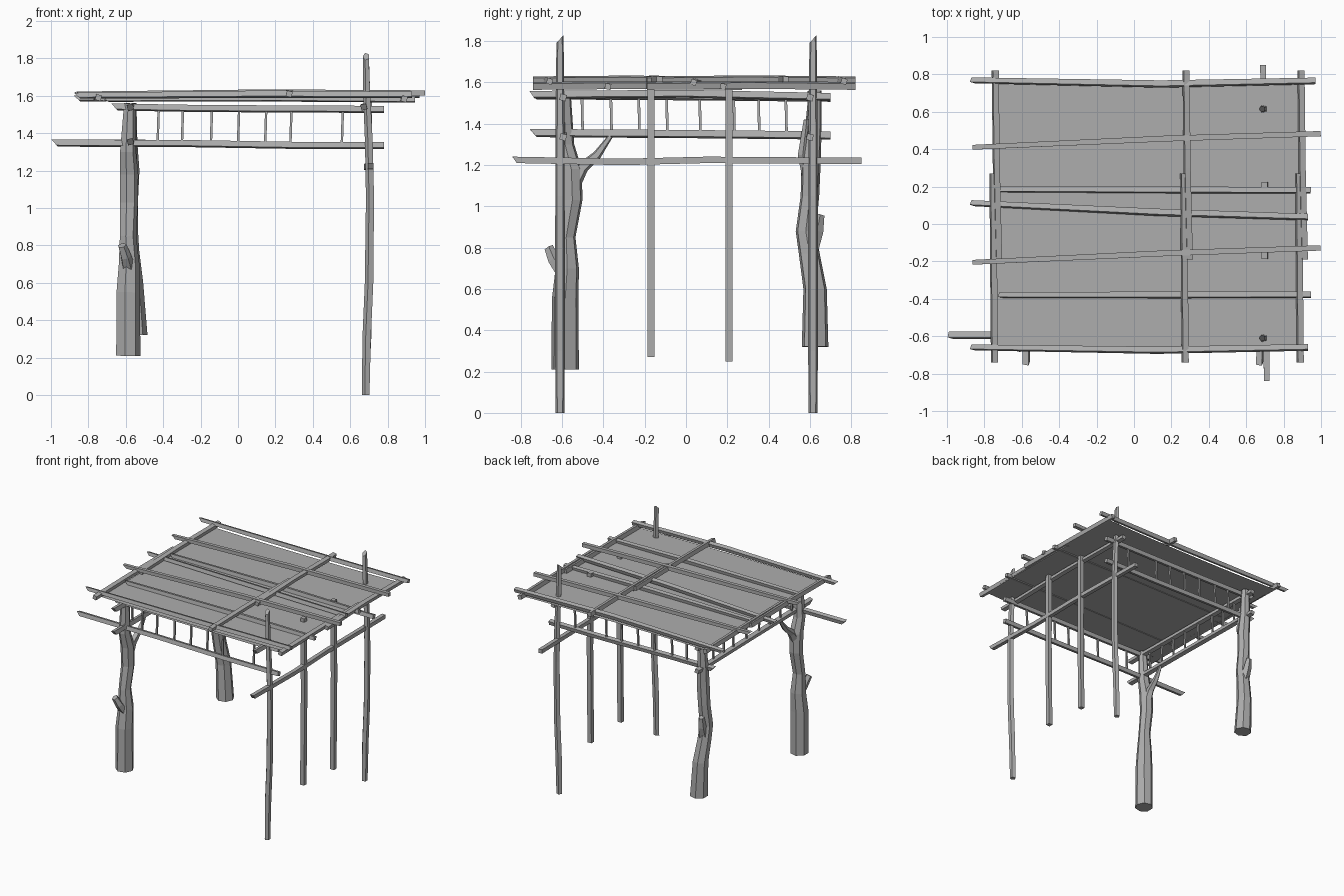
import bpy, bmesh, math
from mathutils import Vector

cube = bpy.data.objects.get("Cube")
if cube:
    bpy.data.objects.remove(cube)

wood = bpy.data.materials.new("grey wood")
wood.use_nodes = True
GREY = (0.42, 0.42, 0.42, 1)
wood.diffuse_color = GREY
wood.node_tree.nodes["Principled BSDF"].inputs["Base Color"].default_value = GREY


def finish(name, bm):
    bmesh.ops.recalc_face_normals(bm, faces=bm.faces)
    mesh = bpy.data.meshes.new(name)
    bm.to_mesh(mesh)
    bm.free()
    mesh.materials.append(wood)
    obj = bpy.data.objects.new(name, mesh)
    bpy.context.collection.objects.link(obj)
    return obj


def limb(name, path, radii, sides=4, roll=0.0, slant=0.0):
    """Faceted tube along a path; slant cuts the first end at an angle."""
    pts = [Vector(p) for p in path]
    if not isinstance(radii, (list, tuple)):
        radii = [radii] * len(pts)
    axis = (pts[-1] - pts[0]).normalized()
    up = Vector((0, 0, 1)) if abs(axis.z) < 0.8 else Vector((0, 1, 0))
    side = axis.cross(up).normalized()
    up = side.cross(axis)
    bm = bmesh.new()
    rings = []
    for i, (p, r) in enumerate(zip(pts, radii)):
        ring = []
        for k in range(sides):
            a = math.tau * (k + 0.5) / sides + roll
            off = (side * math.cos(a) + up * math.sin(a)) * r
            if i == 0:
                off += axis * slant * (0.5 - 0.5 * math.sin(a))
            ring.append(bm.verts.new(p + off))
        rings.append(ring)
    for low, high in zip(rings, rings[1:]):
        for k in range(sides):
            n = (k + 1) % sides
            bm.faces.new((low[k], low[n], high[n], high[k]))
    bm.faces.new(rings[0])
    bm.faces.new(rings[-1])
    return finish(name, bm)


# Tree trunks, each with a broken stub and a forked branch
limb("front_trunk", [(-.59, -.585, .21), (-.59, -.585, .55), (-.585, -.575, .7),
                     (-.59, -.58, .85), (-.585, -.55, 1.03), (-.585, -.555, 1.18),
                     (-.59, -.585, 1.3), (-.58, -.59, 1.56)],
     [.068, .066, .058, .046, .05, .052, .045, .032], sides=7)
limb("front_trunk_stub", [(-.58, -.58, .66), (-.6, -.64, .74), (-.62, -.665, .8)],
     [.04, .03, .024], sides=5)
limb("front_trunk_branch", [(-.585, -.55, 1.1), (-.58, -.5, 1.19), (-.575, -.43, 1.25),
                            (-.57, -.365, 1.34)], [.04, .03, .022, .012], sides=5)
limb("back_trunk", [(-.55, .625, .32), (-.565, .625, .6), (-.58, .597, .77),
                    (-.585, .58, .88), (-.58, .6, 1.05), (-.575, .605, 1.2),
                    (-.58, .615, 1.35), (-.575, .625, 1.56)],
     [.066, .058, .052, .05, .046, .048, .042, .032], sides=7)
limb("back_trunk_stub", [(-.58, .6, .78), (-.585, .635, .88), (-.59, .65, .96)],
     [.04, .032, .022], sides=5)
limb("back_trunk_branch", [(-.58, .6, 1.12), (-.565, .565, 1.25), (-.56, .585, 1.42)],
     [.035, .025, .016], sides=5)

# Tall corner poles with pointed tops
for label, y in (("front", -.61), ("back", .615)):
    limb(label + "_pole", [(.685, y, 1.83), (.69, y, 1.6), (.702, y, 1.35),
                           (.708, y, 1.05), (.703, y, .6), (.69, y, .3), (.685, y, 0)],
         [.018, .021, .023, .024, .025, .025, .022], sides=5, slant=.04)

# Hanging middle poles and the low cross bar
for y, z in ((-.17, .27), (.207, .25)):
    limb("middle_pole", [(.698, y, 1.6), (.702, y, 1), (.695, y, z)], .024)
limb("low_cross_bar", [(.71, -.845, 1.225), (.705, -.3, 1.215), (.7, .1, 1.225),
                       (.69, .85, 1.22)], .022, slant=.03)
limb("high_cross_bar", [(.672, -.76, 1.54), (.68, 0, 1.545), (.685, .7, 1.53)],
     .022, roll=.25, slant=.03)

# Ladder railings on the front, back and right sides
FRONT_RUNGS = (-.43, -.3, -.145, 0, .145, .28, .555)
SIDE_RUNGS = (-.5, -.36, -.225, -.09, .07, .235, .355, .487)
for label, y, start in (("front", -.595, -1.0), ("back", .6, -.68)):
    limb(label + "_lower_rail", [(start, y, 1.347), (-.3, y, 1.345), (.3, y, 1.335),
                                 (.78, y, 1.335)], .022, roll=.25, slant=.04)
    limb(label + "_upper_rail", [(-.68, y, 1.54), (-.2, y, 1.532), (.78, y, 1.527)],
         .022, roll=.25, slant=.04)
    for x in FRONT_RUNGS:
        limb(label + "_rung", [(x, y, 1.34), (x + .006, y, 1.53)], .009)
for label, z in (("lower", 1.355), ("upper", 1.538)):
    limb("side_" + label + "_rail", [(-.575, -.76, z), (-.58, 0, z - .005),
                                     (-.585, .7, z - .012)], .023, roll=.25, slant=.04)
for y in SIDE_RUNGS:
    limb("side_rung", [(-.58, y, 1.35), (-.58, y - .004, 1.53)], .009)

# Cloth roof sheet
bm = bmesh.new()
bmesh.ops.create_grid(bm, x_segments=6, y_segments=6, size=1)
for v in bm.verts:
    bow = .015 * (1 - v.co.x ** 2)
    v.co = Vector((.08 + .82 * v.co.x, .05 + .72 * v.co.y - bow, 1.572))
finish("roof_sheet", bm)

# Roof battens running left to right: y and z at each end, x range
battens = (
    (-.88, .97, .768, .765, 1.605, 1.605, .3, -.018),
    (-.87, .998, .41, .483, 1.61, 1.615, 0, .01),
    (-.73, .945, .185, .18, 1.583, 1.58, .2, 0),
    (-.88, .93, .112, .037, 1.585, 1.6, .3, -.012),
    (-.87, .998, -.205, -.128, 1.61, 1.615, 0, .01),
    (-.73, .945, -.38, -.378, 1.583, 1.58, .2, 0),
    (-.88, .93, -.66, -.66, 1.6, 1.605, .3, -.015),
)
for x0, x1, y0, y1, z0, z1, roll, bow in battens:
    mid = ((x0 + x1) / 2 + .1, (y0 + y1) / 2 + bow, (z0 + z1) / 2 + .006)
    limb("roof_batten", [(x0, y0, z0), mid, (x1, y1, z1)], [.018, .022, .02],
         roll=roll, slant=.04)

# Roof poles running front to back, overlapped in pairs
for x, z, name in ((-.74, 1.59, "right"), (.28, 1.61, "middle"), (.895, 1.583, "left")):
    limb(name + "_roof_pole_back", [(x - .002, .82, z), (x + .004, .3, z + .005),
                                    (x + .016, -.19, z)], .022, roll=.25)
    limb(name + "_roof_pole_front", [(x - .014, .27, z), (x - .01, -.3, z + .004),
                                     (x - .006, -.74, z)], .022, roll=.25)
